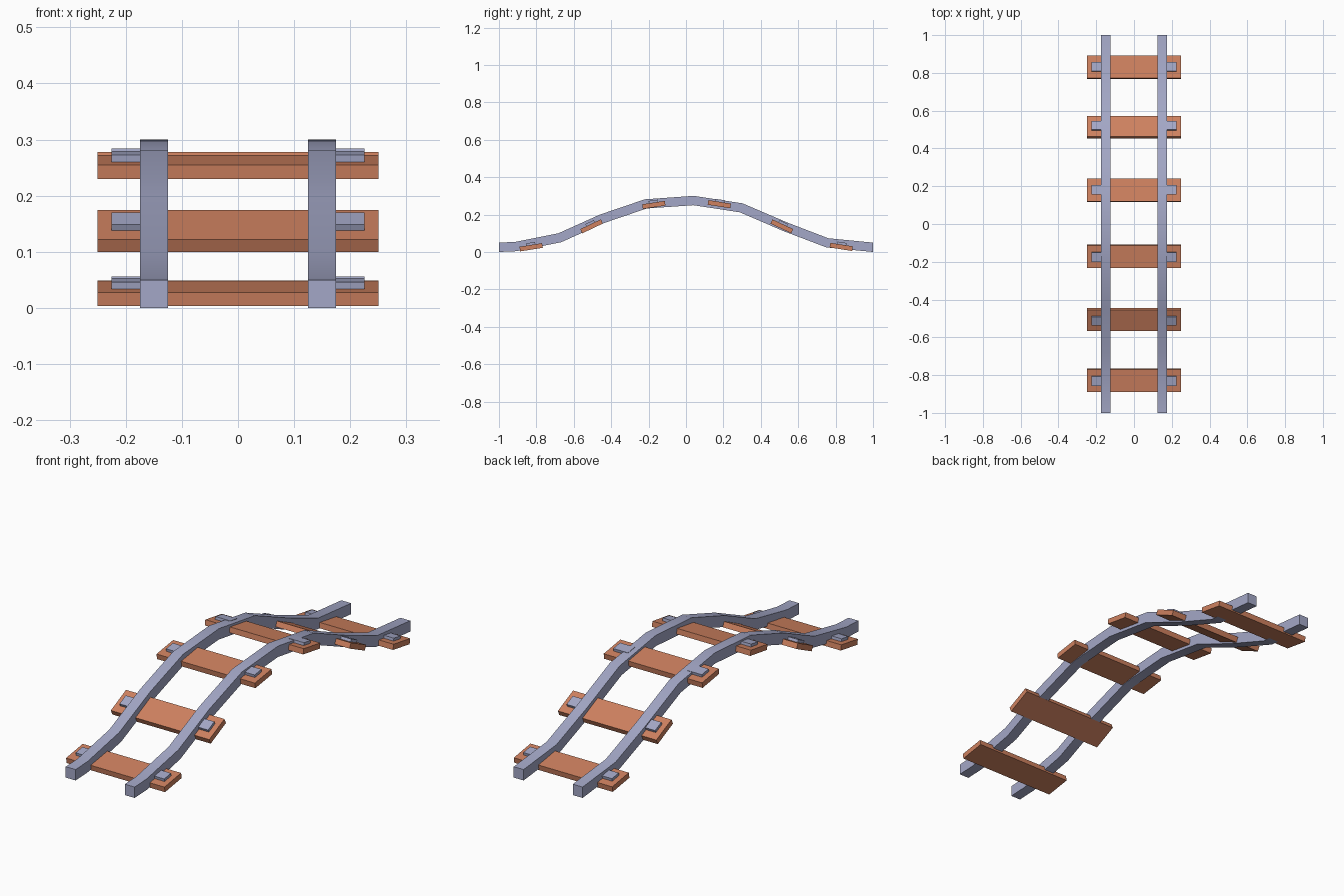
import bpy, bmesh, math
from mathutils import Matrix, Vector

if "Cube" in bpy.data.objects:
    bpy.data.objects.remove(bpy.data.objects["Cube"])


def material(name, rgb):
    m = bpy.data.materials.new(name)
    m.diffuse_color = (*rgb, 1)
    m.use_nodes = True
    m.node_tree.nodes["Principled BSDF"].inputs["Base Color"].default_value = m.diffuse_color
    return m


STEEL = material("blue_grey_steel", (0.37, 0.39, 0.57))
WOOD = material("orange_wood", (0.62, 0.22, 0.115))


def add_object(name, bm, mat):
    bmesh.ops.recalc_face_normals(bm, faces=bm.faces)
    me = bpy.data.meshes.new(name)
    bm.to_mesh(me)
    bm.free()
    me.materials.append(mat)
    ob = bpy.data.objects.new(name, me)
    bpy.context.collection.objects.link(ob)
    return ob


def box(name, size, frame, offset, mat):
    bm = bmesh.new()
    bmesh.ops.create_cube(bm, size=1)
    bm.transform(Matrix.Translation(offset) @ Matrix.Diagonal((*size, 1)))
    bm.transform(frame)
    return add_object(name, bm, mat)


# Centre line of the rails over the hump (y, z)
PATH = [(-1, .025), (-.91, .029), (-.675, .076), (-.45, .177), (-.215, .257),
        (.04, .275), (.295, .236), (.53, .135), (.755, .049), (1, .025)]


def rail(name, x, half=0.025):
    bm = bmesh.new()
    pts = [Vector(p) for p in PATH]
    rings = []
    for i, p in enumerate(pts):
        if i in (0, len(pts) - 1):
            n = Vector((0, 1))          # upright end cuts
        else:
            t = ((p - pts[i - 1]).normalized() + (pts[i + 1] - p).normalized()).normalized()
            n = Vector((-t.y, t.x))
        rings.append([bm.verts.new((x + sx * half, p.x + n.x * sz * half, p.y + n.y * sz * half))
                      for sx, sz in ((-1, -1), (1, -1), (1, 1), (-1, 1))])
    for a, b in zip(rings, rings[1:]):
        for k in range(4):
            bm.faces.new((a[k], a[(k + 1) % 4], b[(k + 1) % 4], b[k]))
    bm.faces.new(rings[0])
    bm.faces.new(rings[-1])
    ob = add_object(name, bm, STEEL)
    # Smooth along the bends, sharp on the section corners
    bpy.context.view_layer.objects.active = ob
    ob.select_set(True)
    bpy.ops.object.shade_smooth_by_angle(angle=math.radians(35))
    ob.select_set(False)


rail("rail_left", -0.15)
rail("rail_right", 0.15)

# Sleepers follow the slope, each with a small plate outside each rail
SLEEPERS = [(-.828, .025, 9), (-.505, .137, 25.5), (-.172, .2515, 8.5),
            (.178, .2555, -9), (.512, .137, -25), (.83, .027, -9)]
for i, (y, z, tilt) in enumerate(SLEEPERS, 1):
    frame = Matrix.Translation((0, y, z)) @ Matrix.Rotation(math.radians(tilt), 4, 'X')
    box(f"sleeper_{i}", (0.5, 0.122, 0.025), frame, (0, 0, 0), WOOD)
    for side, s in (("left", -1), ("right", 1)):
        box(f"rail_plate_{side}_{i}", (0.075, 0.05, 0.013), frame,
            (s * 0.1875, 0, 0.0185), STEEL)
